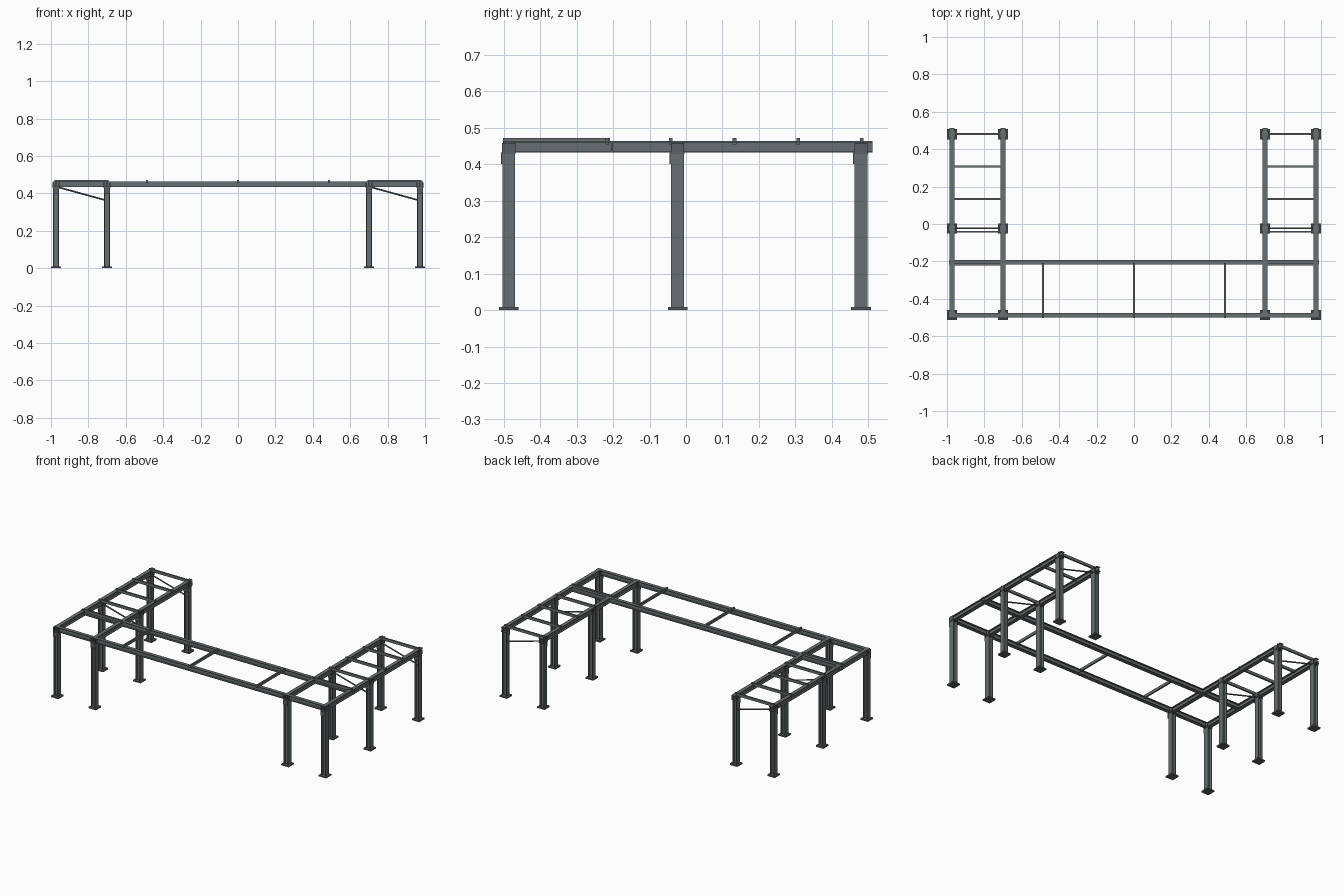
import bpy, bmesh
from mathutils import Vector, Matrix

if "Cube" in bpy.data.objects:
    bpy.data.objects.remove(bpy.data.objects["Cube"])


def material(name, c):
    m = bpy.data.materials.new(name)
    m.diffuse_color = (*c, 1)
    m.use_nodes = True
    m.node_tree.nodes["Principled BSDF"].inputs["Base Color"].default_value = m.diffuse_color
    return m


STEEL = material("grey steel", (0.14, 0.16, 0.17))
DARK = material("dark steel plate", (0.10, 0.115, 0.125))


def finish(name, bm, mat):
    bmesh.ops.recalc_face_normals(bm, faces=bm.faces)
    me = bpy.data.meshes.new(name)
    bm.to_mesh(me)
    bm.free()
    me.materials.append(mat)
    ob = bpy.data.objects.new(name, me)
    bpy.context.collection.objects.link(ob)
    return ob


def box(name, lo, hi, mat=STEEL):
    bm = bmesh.new()
    lo, hi = Vector(lo), Vector(hi)
    size = hi - lo
    bmesh.ops.create_cube(bm, size=1, matrix=Matrix.Translation((lo + hi) / 2)
                          @ Matrix.Diagonal((*size, 1)))
    return finish(name, bm, mat)


def i_section(name, a, b, flange_dir, width, depth, t, mat=STEEL):
    """I profile swept from a to b; flanges face +-flange_dir."""
    a, b, v = Vector(a), Vector(b), Vector(flange_dir)
    u = (b - a).normalized().cross(v)
    w, d, s = width / 2, depth / 2, t / 2
    half = [(-w, -d), (w, -d), (w, t - d), (s, t - d), (s, d - t), (w, d - t)]
    pts = half + [(-x, -y) for x, y in half]
    bm = bmesh.new()
    face = bm.faces.new([bm.verts.new(a + u * x + v * y) for x, y in pts])
    ext = bmesh.ops.extrude_face_region(bm, geom=[face], use_keep_orig=True)
    bmesh.ops.translate(bm, vec=b - a, verts=[e for e in ext["geom"]
                                              if isinstance(e, bmesh.types.BMVert)])
    return finish(name, bm, mat)


def rod(name, a, b, r):
    a, b = Vector(a), Vector(b)
    bm = bmesh.new()
    rot = (b - a).to_track_quat('Z', 'Y').to_matrix().to_4x4()
    bmesh.ops.create_cone(bm, cap_ends=True, segments=8, radius1=r, radius2=r,
                          depth=(b - a).length,
                          matrix=Matrix.Translation((a + b) / 2) @ rot)
    return finish(name, bm, STEEL)


XS = (-0.973, -0.70, 0.70, 0.973)
YS = (-0.486, -0.023, 0.48)
ZB, BEAM_MID = 0.432, 0.448

for x in XS:
    # long wing beams
    i_section("wing_beam", (x, -0.502, BEAM_MID), (x, 0.512, BEAM_MID),
              (0, 0, 1), 0.025, 0.032, 0.004)
    for y in YS:
        # columns with base plates, caps and connection plates
        i_section("column", (x, y, 0.009), (x, y, ZB), (1, 0, 0), 0.035, 0.031, 0.004)
        box("base_plate", (x - .027, y - .027, 0), (x + .027, y + .027, .009), DARK)
        box("cap_plate", (x - .018, y - .019, ZB - .004), (x + .018, y + .019, ZB), DARK)
        box("front_gusset", (x - .016, y - .022, .40), (x + .016, y - .0175, ZB), DARK)
        for s in (-1, 1):
            c = x + s * 0.016
            box("clip_plate", (c - .003, y - .018, ZB), (c + .003, y + .018, .458), DARK)

# cross beams joining the two wings
for y in (-0.489, -0.204):
    i_section("cross_beam", (-0.988, y, BEAM_MID), (0.988, y, BEAM_MID),
              (0, 0, 1), 0.024, 0.031, 0.004)

# ties between the cross beams
for x in (-0.487, 0, 0.487):
    box("middle_tie", (x - .005, -0.502, .454), (x + .005, -0.208, .472))

# wing ties and diagonal braces, repeated in the same direction on both wings
for x0, x1 in (XS[:2], XS[2:]):
    for i in range(5):
        y = 0.482 - 0.1745 * i
        box("wing_tie", (x0 - .008, y - .005, .454), (x1 + .008, y + .005, .472))
    for y in YS[1:]:
        rod("diagonal_brace", (x0, y, .436), (x1, y, .361), 0.0045)
